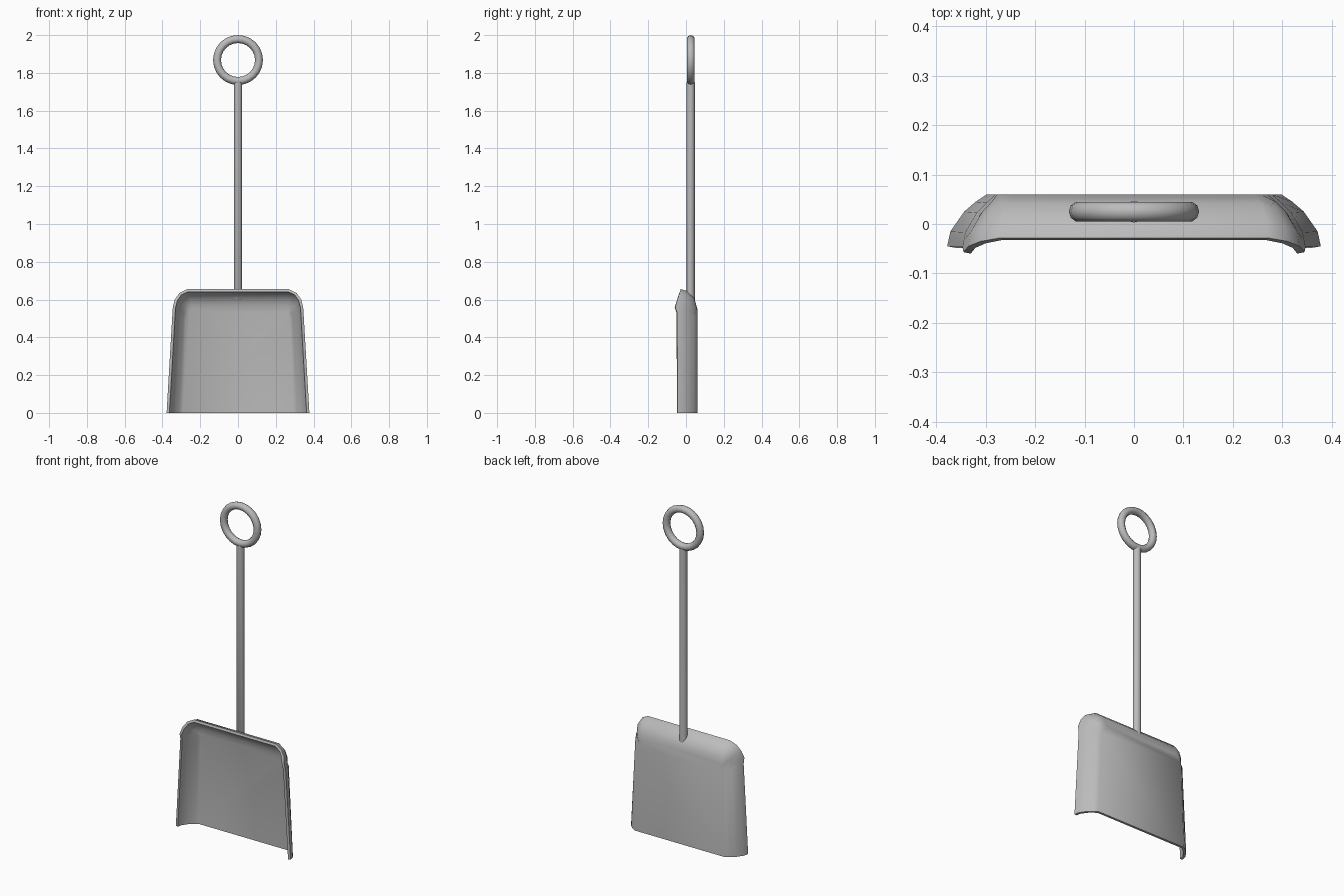
import bpy, bmesh, math

if "Cube" in bpy.data.objects:
    bpy.data.objects.remove(bpy.data.objects["Cube"], do_unlink=True)

steel = bpy.data.materials.new("grey_steel")
steel.use_nodes = True
grey = (0.5, 0.5, 0.5, 1)
steel.diffuse_color = grey
steel.node_tree.nodes["Principled BSDF"].inputs["Base Color"].default_value = grey

ROD_Y = 0.025


def select_only(obj):
    bpy.ops.object.select_all(action="DESELECT")
    obj.select_set(True)
    bpy.context.view_layer.objects.active = obj


def finish(obj, name, angle):
    obj.name = name
    obj.data.materials.append(steel)
    select_only(obj)
    bpy.ops.object.shade_smooth_by_angle(angle=math.radians(angle))


# Blade: half outline of the rim (x, y, z) and of the flat back (x, z)
rim_half = [(0.378, -0.045, 0), (0.347, -0.047, 0.53), (0.345, -0.057, 0.56),
            (0.335, -0.045, 0.6), (0.31, -0.035, 0.635), (0.27, -0.028, 0.655)]
back_half = [(0.298, 0), (0.28, 0.5), (0.277, 0.515),
             (0.27, 0.53), (0.257, 0.543), (0.24, 0.55)]
rim = rim_half + [(-x, y, z) for x, y, z in reversed(rim_half)]
back = back_half + [(-x, z) for x, z in reversed(back_half)]

bm = bmesh.new()
rows = []
# Each row: how far inward from the rim, and how far back
for inward, depth in ((0, 0), (0.08, 0.03), (0.43, 0.07), (0.72, 0.09), (1, None)):
    row = []
    for (rx, ry, rz), (bx, bz) in zip(rim, back):
        y = 0.06 if depth is None else min(ry + depth, 0.052)
        row.append(bm.verts.new((rx + (bx - rx) * inward, y, rz + (bz - rz) * inward)))
    rows.append(row)
for a, b in zip(rows, rows[1:]):
    for i in range(len(a) - 1):
        bm.faces.new((a[i], a[i + 1], b[i + 1], b[i]))
plate = bm.faces.new(rows[-1])
bmesh.ops.recalc_face_normals(bm, faces=bm.faces[:])
bm.normal_update()
if plate.normal.y < 0:
    bmesh.ops.reverse_faces(bm, faces=bm.faces[:])
mesh = bpy.data.meshes.new("blade")
bm.to_mesh(mesh)
bm.free()
blade = bpy.data.objects.new("blade", mesh)
bpy.context.collection.objects.link(blade)
select_only(blade)
shell = blade.modifiers.new("thickness", "SOLIDIFY")
shell.thickness = 0.015
shell.offset = -1
bpy.ops.object.modifier_apply(modifier=shell.name)
for v in blade.data.vertices:
    if v.co.z < 0.03:
        v.co.z = 0
finish(blade, "blade", 55)

# Shaft: round rod whose foot is cut to the slope of the blade's shoulder
bottom, top = 0.6, 1.75
bpy.ops.mesh.primitive_cylinder_add(vertices=12, radius=0.022, depth=top - bottom,
                                    location=(0, ROD_Y, (top + bottom) / 2))
shaft = bpy.context.object
for v in shaft.data.vertices:
    if v.co.z < 0:
        v.co.z += 0.005 - 1.2 * v.co.y
finish(shaft, "shaft", 50)

# Ring grip
bpy.ops.mesh.primitive_torus_add(major_segments=24, minor_segments=10,
                                 major_radius=0.111, minor_radius=0.021,
                                 location=(0, ROD_Y, 1.868),
                                 rotation=(math.pi / 2, 0, 0))
finish(bpy.context.object, "ring_grip", 60)
